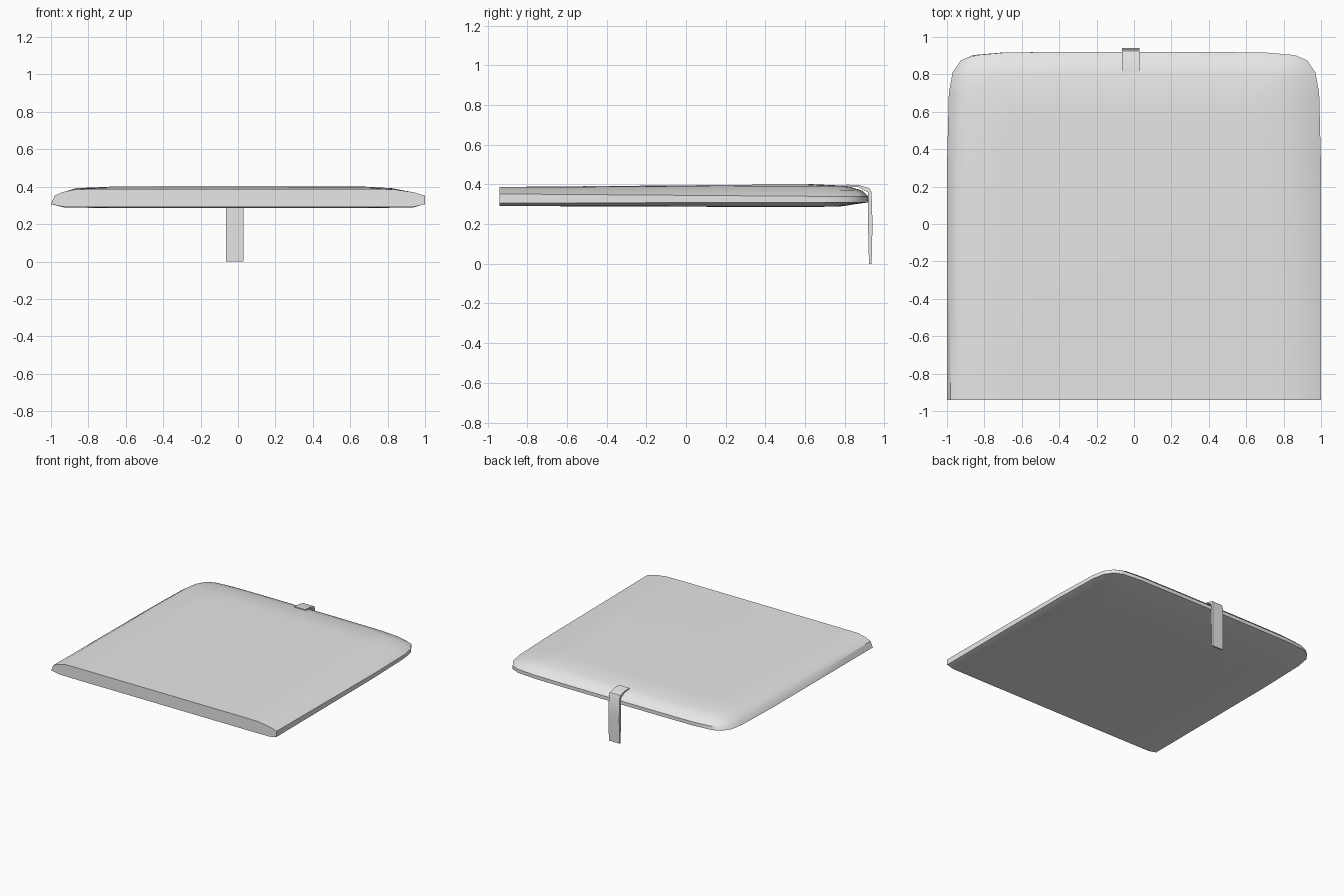
import bpy
import bmesh

cube = bpy.data.objects.get("Cube")
if cube:
    bpy.data.objects.remove(cube, do_unlink=True)

FRONT, BACK = -0.94, 0.92

grey = bpy.data.materials.new("plain_grey")
grey.use_nodes = True
grey.diffuse_color = (0.8, 0.8, 0.8, 1)
grey.node_tree.nodes["Principled BSDF"].inputs["Base Color"].default_value = (0.8, 0.8, 0.8, 1)


def loft(name, rings, angle):
    """Skin a stack of closed rings and cap both ends."""
    bm = bmesh.new()
    loops = [[bm.verts.new(p) for p in ring] for ring in rings]
    n = len(loops[0])
    for a, b in zip(loops, loops[1:]):
        for i in range(n):
            j = (i + 1) % n
            bm.faces.new((a[i], a[j], b[j], b[i]))
    bm.faces.new(loops[0][::-1])
    bm.faces.new(loops[-1])
    bmesh.ops.recalc_face_normals(bm, faces=bm.faces)
    mesh = bpy.data.meshes.new(name)
    bm.to_mesh(mesh)
    bm.free()
    mesh.materials.append(grey)
    obj = bpy.data.objects.new(name, mesh)
    bpy.context.collection.objects.link(obj)
    bpy.ops.object.select_all(action='DESELECT')
    obj.select_set(True)
    bpy.context.view_layer.objects.active = obj
    bpy.ops.object.shade_smooth_by_angle(angle=angle)
    return obj


# Cushion outline: straight front, rounded back corners, mirrored in x
half = [(1, FRONT), (1, -0.3), (1, 0.3), (0.99, 0.7), (0.97, 0.81),
        (0.925, 0.875), (0.86, 0.903), (0.7, 0.917), (0.35, BACK)]
outline = half + [(-x, y) for x, y in reversed(half)]


def cushion_ring(left, right, back, z_front, z_back):
    ring = []
    for x, y in outline:
        t = (y - FRONT) / (BACK - FRONT)
        ring.append((x * (1 - (left if x > 0 else right)),
                     FRONT + t * (BACK - FRONT - back),
                     z_front + t * (z_back - z_front)))
    return ring


# Inset on the left, right and back, then height at front and back
levels = [(0.30, 0.30, 0.40, 0.291, 0.286),
          (0.06, 0.07, 0.15, 0.292, 0.288),
          (0.00, 0.00, 0.00, 0.306, 0.310),
          (0.00, 0.02, 0.00, 0.352, 0.338),
          (0.06, 0.06, 0.03, 0.370, 0.368),
          (0.17, 0.13, 0.11, 0.386, 0.393),
          (0.30, 0.30, 0.28, 0.387, 0.401)]
loft("cushion", [cushion_ring(*level) for level in levels], 0.6)

# Strap: thin bent strip lying on the back edge and hanging to the ground
strap_profile = [(0.81, 0.391), (0.81, 0.399), (0.87, 0.396), (0.925, 0.382),
                 (0.935, 0.36), (0.94, 0.2), (0.935, 0.0), (0.922, 0.0),
                 (0.917, 0.2), (0.917, 0.36), (0.87, 0.386)]
loft("strap", [[(x, y, z) for y, z in strap_profile] for x in (-0.065, 0.03)], 0.6)
